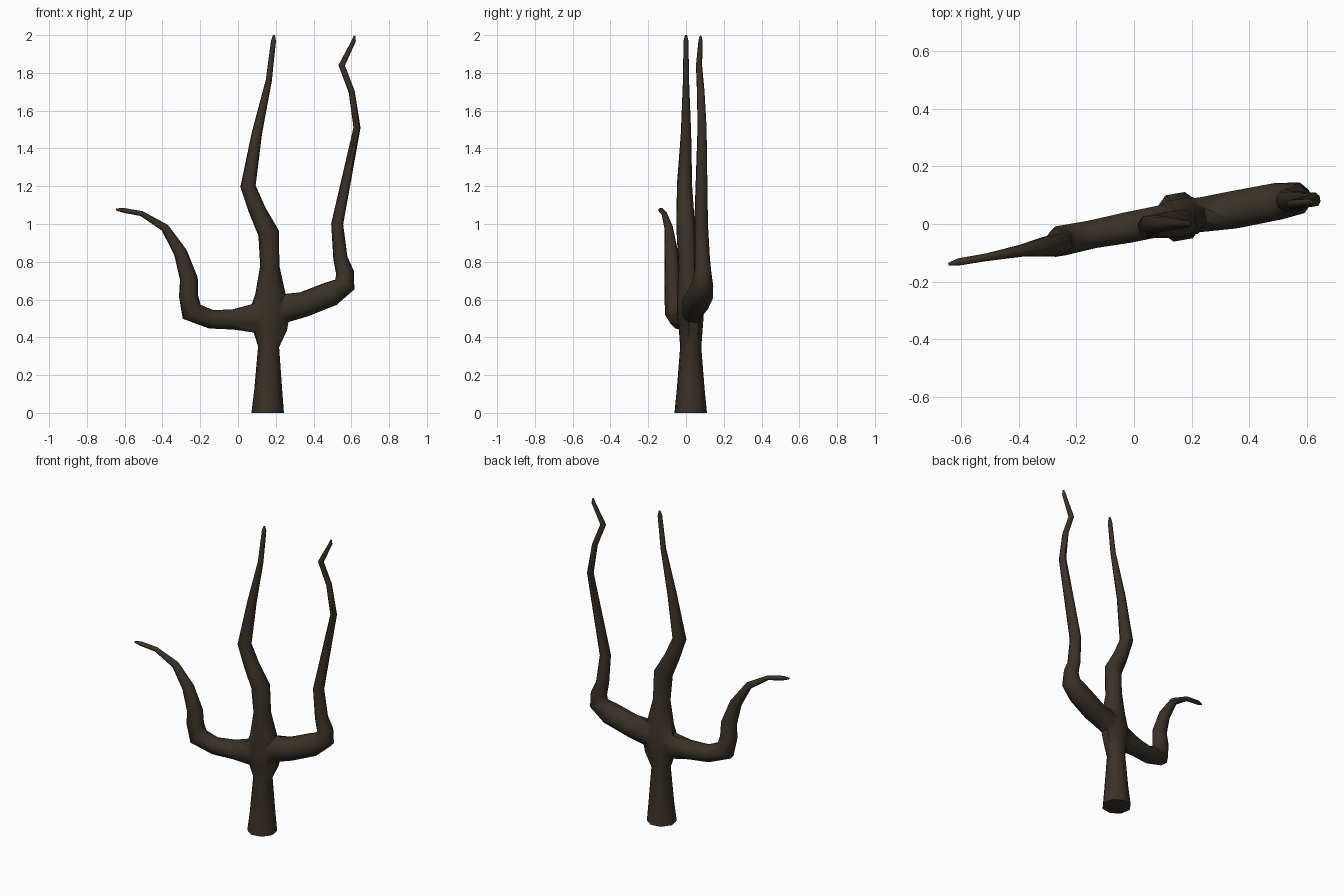
import bpy, bmesh, math
from mathutils import Vector

cube = bpy.data.objects.get("Cube")
if cube:
    bpy.data.objects.remove(cube, do_unlink=True)

bark = bpy.data.materials.new("dark brown bark")
bark.use_nodes = True
color = (0.042, 0.031, 0.021, 1)
bark.diffuse_color = color
bark.node_tree.nodes["Principled BSDF"].inputs["Base Color"].default_value = color

SIDES = 8
PLANE_NORMAL = Vector((-0.17, 0.985, 0)).normalized()  # the limbs fan out in one plane


def limb(name, rings):
    """Tapered tube; each ring is x, y, z, radius and an optional radius across the fan."""
    bm = bmesh.new()
    centres = [Vector(r[:3]) for r in rings]
    loops = []
    for i, r in enumerate(rings):
        before = centres[i] - centres[max(i - 1, 0)]
        after = centres[min(i + 1, len(rings) - 1)] - centres[i]
        t = (before.normalized() + after.normalized()).normalized()
        if name == "trunk" and i == 0:
            t = Vector((0, 0, 1))
        u = PLANE_NORMAL.cross(t).normalized()
        v = t.cross(u)
        loop = []
        for k in range(SIDES):
            a = math.tau * (k + 0.5) / SIDES
            loop.append(bm.verts.new(centres[i] + 1.04 * (u * math.cos(a) * r[3] + v * math.sin(a) * r[-1])))
        loops.append(loop)
    for low, high in zip(loops, loops[1:]):
        for k in range(SIDES):
            n = (k + 1) % SIDES
            bm.faces.new((low[k], low[n], high[n], high[k]))
    bm.faces.new(loops[0])
    bm.faces.new(loops[-1])
    bmesh.ops.recalc_face_normals(bm, faces=bm.faces)
    mesh = bpy.data.meshes.new(name)
    bm.to_mesh(mesh)
    bm.free()
    mesh.materials.append(bark)
    obj = bpy.data.objects.new(name, mesh)
    bpy.context.collection.objects.link(obj)
    return obj


# Trunk with the central limb
trunk = limb("trunk", [
    (.157, .025, 0, .085), (.16, .025, .12, .073), (.162, .025, .35, .055),
    (.168, .025, .44, .092, .06), (.168, .023, .53, .11, .068), (.172, .018, .63, .08, .062),
    (.168, .01, .78, .05), (.163, 0, .95, .056, .048), (.103, -.004, 1.07, .045),
    (.053, -.008, 1.2, .04), (.1, 0, 1.48, .027), (.163, 0, 1.76, .016),
    (.188, 0, 1.97, .013), (.19, 0, 2, .005)])

# Low limb curling out to the right
right_limb = limb("right_limb", [
    (.18, .025, .52, .085, .06), (.09, .01, .5, .08, .056), (-.02, -.012, .495, .056),
    (-.14, -.035, .495, .051), (-.245, -.056, .535, .06, .054), (-.262, -.066, .62, .05, .048),
    (-.26, -.072, .71, .047, .04), (-.305, -.078, .85, .035), (-.387, -.092, .98, .022),
    (-.51, -.115, 1.055, .014), (-.61, -.132, 1.073, .013), (-.645, -.14, 1.077, .005)])

# Tall limb rising on the left
left_limb = limb("left_limb", [
    (.15, .022, .52, .09, .06), (.25, .035, .555, .078, .063), (.35, .05, .575, .068),
    (.49, .077, .63, .067), (.566, .088, .68, .056), (.566, .088, .745, .047, .045),
    (.542, .085, .82, .037, .041), (.525, .08, 1, .031, .036), (.63, .085, 1.51, .018, .024),
    (.602, .078, 1.7, .016, .02), (.549, .069, 1.84, .017, .016),
    (.613, .077, 1.97, .011), (.617, .077, 1.995, .005)])

# Fuse the limbs into the trunk
for arm in (right_limb, left_limb):
    union = trunk.modifiers.new("fuse " + arm.name, "BOOLEAN")
    union.operation = "UNION"
    union.solver = "EXACT"
    union.object = arm
bpy.context.view_layer.update()
fused = bpy.data.meshes.new_from_object(trunk.evaluated_get(bpy.context.evaluated_depsgraph_get()))
trunk.modifiers.clear()
trunk.data = fused
for arm in (right_limb, left_limb):
    bpy.data.objects.remove(arm, do_unlink=True)
trunk.name = "bare_tree"

bpy.ops.object.select_all(action="DESELECT")
trunk.select_set(True)
bpy.context.view_layer.objects.active = trunk
bpy.ops.object.shade_smooth_by_angle(angle=math.radians(50))
